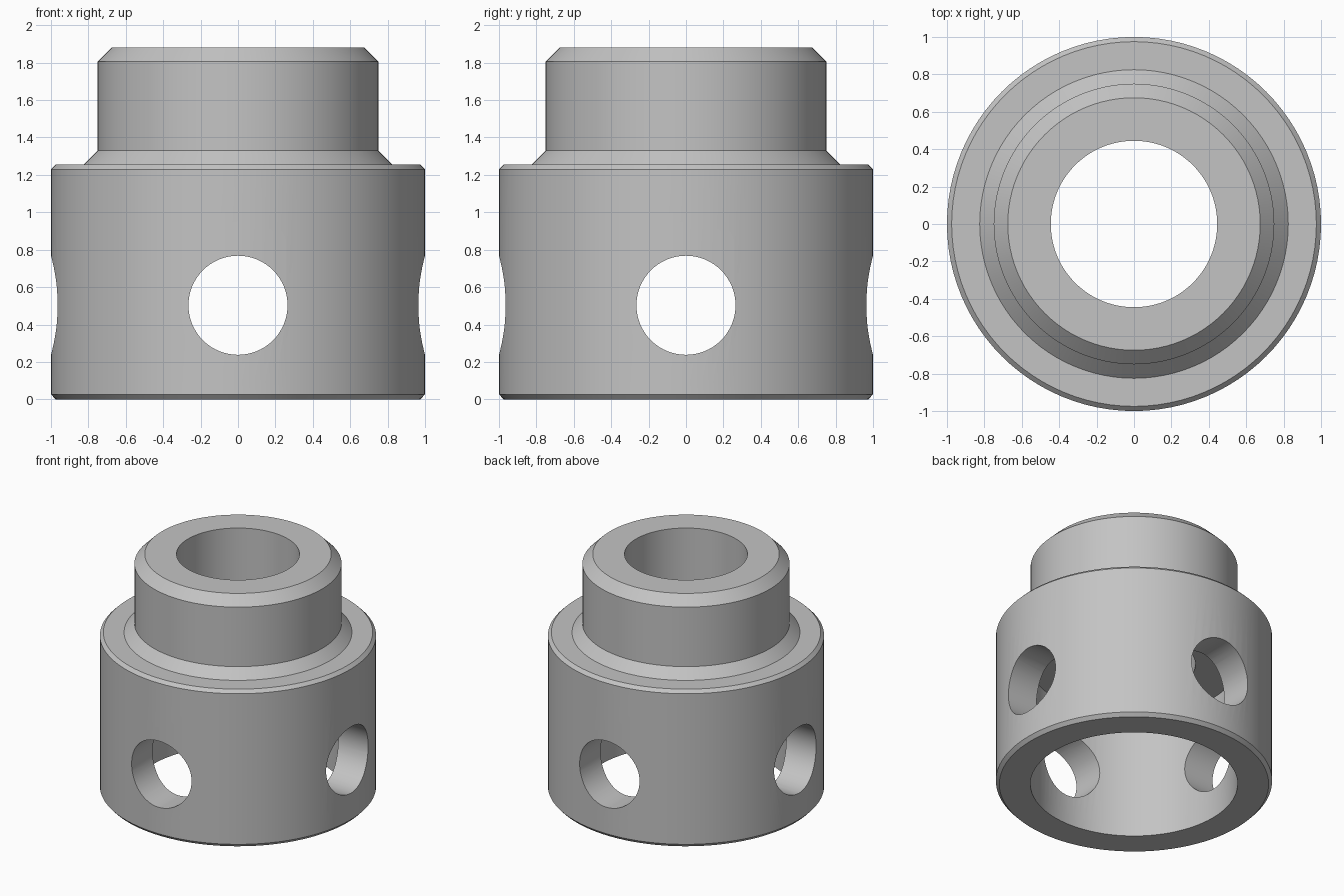
import bpy
import bmesh
from math import pi, radians
from mathutils import Matrix, Vector

SEGMENTS = 96

default_cube = bpy.data.objects.get("Cube")
if default_cube:
    bpy.data.objects.remove(default_cube, do_unlink=True)

# Plain grey metal
grey = bpy.data.materials.new("grey_metal")
grey.use_nodes = True
colour = (0.55, 0.55, 0.55, 1.0)
grey.diffuse_color = colour
grey.node_tree.nodes["Principled BSDF"].inputs["Base Color"].default_value = colour


def make_object(name, bm):
    bmesh.ops.recalc_face_normals(bm, faces=bm.faces)
    mesh = bpy.data.meshes.new(name)
    bm.to_mesh(mesh)
    bm.free()
    obj = bpy.data.objects.new(name, mesh)
    bpy.context.collection.objects.link(obj)
    return obj


def lathe(name, profile):
    """Spin a closed (radius, height) outline around z."""
    bm = bmesh.new()
    verts = [bm.verts.new((r, 0, z)) for r, z in profile]
    edges = [bm.edges.new((a, b)) for a, b in zip(verts, verts[1:] + verts[:1])]
    bmesh.ops.spin(bm, geom=verts + edges, cent=(0, 0, 0), axis=(0, 0, 1),
                   angle=2 * pi, steps=SEGMENTS, use_merge=True)
    bmesh.ops.remove_doubles(bm, verts=bm.verts, dist=0.0001)
    return make_object(name, bm)


# Stepped sleeve: wide skirt, chamfered neck, narrow upper bore, wide lower bore
sleeve = lathe("stepped_sleeve", [
    (0.75, 0), (0.975, 0), (1, 0.027), (1, 1.23), (0.975, 1.255),
    (0.825, 1.255), (0.75, 1.33), (0.75, 1.805), (0.675, 1.88),
    (0.445, 1.88), (0.445, 1.0), (0.75, 1.0),
])
sleeve.data.materials.append(grey)

# Two crossing drills make the four side holes
cutters = []
for axis in ("X", "Y"):
    bm = bmesh.new()
    turn = Matrix.Rotation(radians(90), 4, axis)
    bmesh.ops.create_cone(bm, cap_ends=True, segments=64, radius1=0.265,
                          radius2=0.265, depth=2.6,
                          matrix=Matrix.Translation(Vector((0, 0, 0.503))) @ turn)
    cutter = make_object("hole_cutter_" + axis.lower(), bm)
    cutter.hide_render = True
    cutters.append(cutter)
    mod = sleeve.modifiers.new("side_holes", "BOOLEAN")
    mod.operation = "DIFFERENCE"
    mod.solver = "EXACT"
    mod.object = cutter

bpy.ops.object.select_all(action="DESELECT")
sleeve.select_set(True)
bpy.context.view_layer.objects.active = sleeve
for mod in list(sleeve.modifiers):
    bpy.ops.object.modifier_apply(modifier=mod.name)
for cutter in cutters:
    bpy.data.objects.remove(cutter, do_unlink=True)

# Round walls smooth, rims and chamfers crisp
bpy.ops.object.shade_smooth_by_angle(angle=radians(30))
